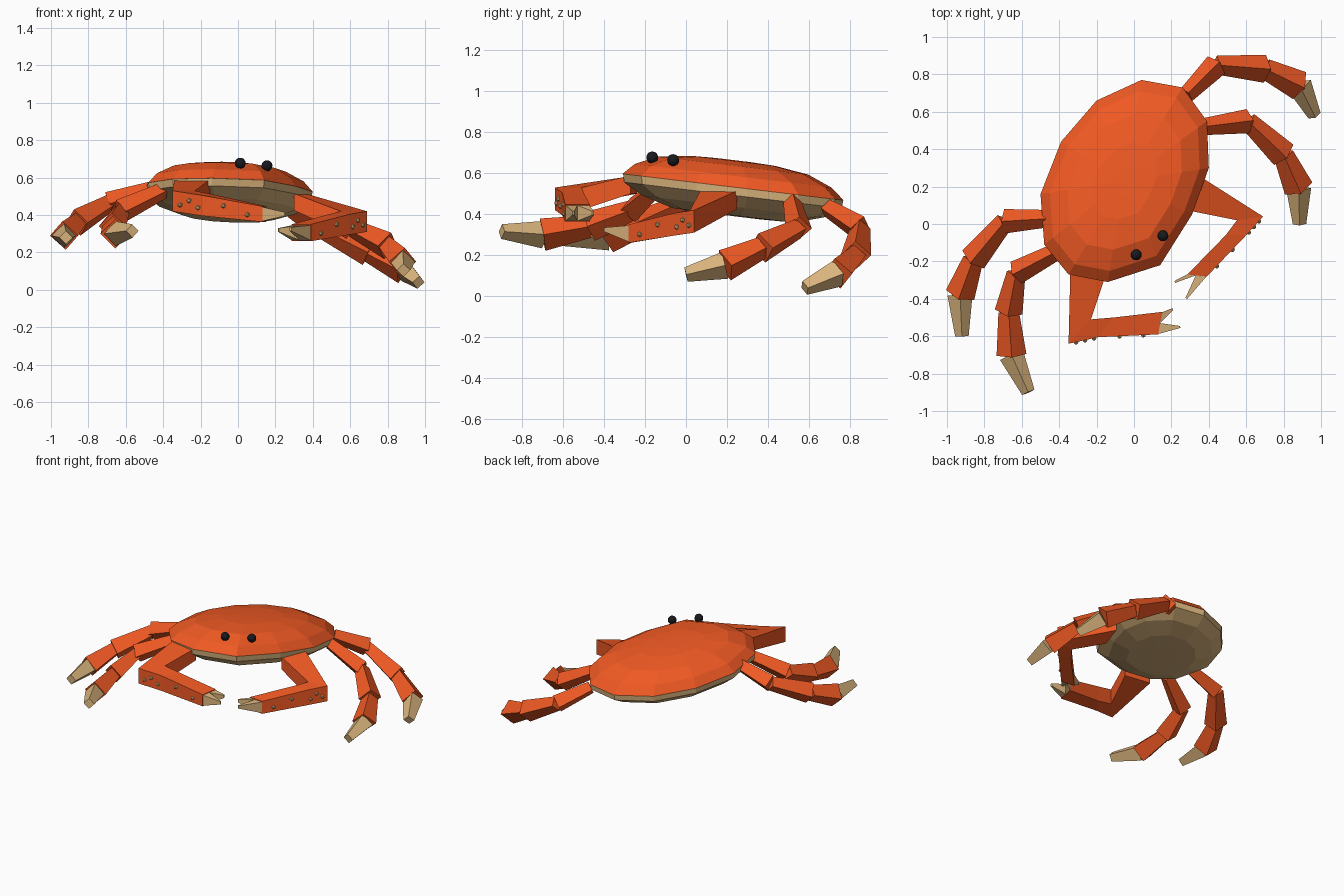
import bpy, bmesh, math
from mathutils import Vector

if "Cube" in bpy.data.objects:
    bpy.data.objects.remove(bpy.data.objects["Cube"])


def material(name, rgb):
    m = bpy.data.materials.new(name)
    m.diffuse_color = (*rgb, 1)
    m.use_nodes = True
    m.node_tree.nodes["Principled BSDF"].inputs["Base Color"].default_value = m.diffuse_color
    return m


RED = material("orange_red", (0.87, 0.10, 0.017))
TAN = material("tan", (0.72, 0.47, 0.21))
BLACK = material("black", (0.01, 0.01, 0.013))


def loft(name, rings, mat):
    """Skin a list of equal-length point rings and cap both ends."""
    bm = bmesh.new()
    vs = [[bm.verts.new(p) for p in r] for r in rings]
    n = len(vs[0])
    for a, b in zip(vs, vs[1:]):
        for i in range(n):
            j = (i + 1) % n
            bm.faces.new((a[i], a[j], b[j], b[i]))
    bm.faces.new(vs[0])
    bm.faces.new(vs[-1])
    bmesh.ops.recalc_face_normals(bm, faces=bm.faces)
    me = bpy.data.meshes.new(name)
    bm.to_mesh(me)
    bm.free()
    me.materials.append(mat)
    ob = bpy.data.objects.new(name, me)
    bpy.context.collection.objects.link(ob)
    return ob


# Shell and belly: the same tilted 12-sided outline, scaled into rings
OUTLINE = [(0.04, 0.77), (0.26, 0.73), (0.39, 0.55), (0.40, 0.30), (0.31, 0.05), (0.14, -0.22),
           (-0.14, -0.31), (-0.35, -0.27), (-0.48, -0.11), (-0.50, 0.16), (-0.39, 0.44), (-0.20, 0.66)]
CX, CY = -0.05, 0.23


def body_ring(scale, dz):
    ring = []
    for x, y in OUTLINE:
        px, py = CX + (x - CX) * scale, CY + (y - CY) * scale
        ring.append((px, py, 0.56 - 0.12 * py + dz))
    return ring


loft("shell", [body_ring(*s) for s in
               ((1, 0), (0.89, 0.055), (0.68, 0.105), (0.38, 0.128), (0.15, 0.132))], RED)
loft("belly", [body_ring(*s) for s in
               ((0.995, 0.0), (0.985, -0.04), (0.82, -0.095), (0.55, -0.138), (0.25, -0.142))], TAN)


# Walking legs: flaring diamond-section segments with a tan tip
def segment(name, a, b, ra, rb, mat):
    a, b = Vector(a), Vector(b)
    d = (b - a).normalized()
    side = d.cross(Vector((0, 0, 1))).normalized()
    up = side.cross(d)

    def ring(c, r):
        return [c + side * r, c + up * r, c - side * r, c - up * r]
    loft(name, [ring(a, ra), ring(b, rb)], mat)


LEGS = {
    "left_front_leg": [(-0.40, -0.14, 0.53), (-0.63, -0.26, 0.42), (-0.67, -0.47, 0.34),
                       (-0.655, -0.70, 0.30), (-0.565, -0.90, 0.315)],
    "left_back_leg": [(-0.44, 0.03, 0.54), (-0.69, 0.015, 0.46), (-0.86, -0.19, 0.36),
                      (-0.93, -0.38, 0.29), (-0.92, -0.60, 0.28)],
    "right_front_leg": [(0.37, 0.52, 0.46), (0.61, 0.55, 0.33), (0.80, 0.37, 0.235),
                        (0.88, 0.19, 0.15), (0.885, 0.0, 0.105)],
    "right_back_leg": [(0.28, 0.69, 0.43), (0.44, 0.85, 0.33), (0.70, 0.83, 0.20),
                       (0.885, 0.74, 0.11), (0.965, 0.58, 0.04)],
}
RADII = [(0.045, 0.065), (0.05, 0.075), (0.055, 0.08), (0.067, 0.036)]
for leg, pts in LEGS.items():
    for i, (ra, rb) in enumerate(RADII):
        part = "tip" if i == 3 else f"segment_{i + 1}"
        segment(f"{leg}_{part}", pts[i], pts[i + 1], ra, rb, TAN if i == 3 else RED)


# Claws: box-section arm mitred at the elbow, two fingers, studs on the outer face
def sections(rows):
    return [[(*o, z - h), (*o, z + h), (*i, z + h), (*i, z - h)] for o, i, z, h in rows]


def claw(side, arm, outer_finger, inner_finger):
    loft(f"{side}_claw_arm", sections(arm), RED)
    loft(f"{side}_claw_outer_finger", sections(outer_finger), TAN)
    loft(f"{side}_claw_inner_finger", sections(inner_finger), TAN)
    # studs between elbow and wrist on the outer edge
    (e, _, ez, _), (w, _, wz, _) = arm[1], arm[3]
    m, mz = arm[2][0], arm[2][2]
    for k, t in enumerate((0.25, 0.55, 0.85, 1.35, 1.75)):
        a, b, za, zb, f = (e, m, ez, mz, t) if t < 1 else (m, w, mz, wz, t - 1)
        x, y = a[0] + (b[0] - a[0]) * f, a[1] + (b[1] - a[1]) * f
        z = za + (zb - za) * f + (0.015 if k % 2 else -0.015)
        bpy.ops.mesh.primitive_ico_sphere_add(subdivisions=1, radius=0.014, location=(x, y, z))
        ob = bpy.context.object
        ob.name = f"{side}_claw_stud_{k + 1}"
        ob.data.materials.append(TAN)


claw("left",
     [((-0.34, -0.24), (-0.15, -0.27), 0.545, 0.045), ((-0.35, -0.64), (-0.23, -0.51), 0.475, 0.055),
      ((-0.19, -0.605), (-0.11, -0.50), 0.45, 0.055), ((0.13, -0.59), (0.15, -0.47), 0.405, 0.042)],
     [((0.13, -0.588), (0.14, -0.53), 0.405, 0.038), ((0.25, -0.555), (0.245, -0.545), 0.405, 0.01)],
     [((0.14, -0.53), (0.15, -0.472), 0.405, 0.038), ((0.21, -0.46), (0.205, -0.45), 0.405, 0.01)])
claw("right",
     [((0.36, 0.25), (0.30, 0.07), 0.47, 0.045), ((0.69, 0.04), (0.55, 0.02), 0.365, 0.055),
      ((0.60, -0.06), (0.49, -0.06), 0.35, 0.055), ((0.39, -0.28), (0.285, -0.27), 0.305, 0.045)],
     [((0.388, -0.28), (0.33, -0.275), 0.305, 0.04), ((0.285, -0.40), (0.275, -0.395), 0.325, 0.01)],
     [((0.33, -0.275), (0.287, -0.268), 0.305, 0.04), ((0.22, -0.315), (0.215, -0.305), 0.32, 0.01)])

# Eyes
for name, loc in (("left_eye", (0.012, -0.165, 0.677)), ("right_eye", (0.155, -0.063, 0.664))):
    bpy.ops.mesh.primitive_uv_sphere_add(segments=16, ring_count=10, radius=0.029, location=loc)
    eye = bpy.context.object
    eye.name = name
    eye.data.materials.append(BLACK)
    bpy.ops.object.shade_smooth()
